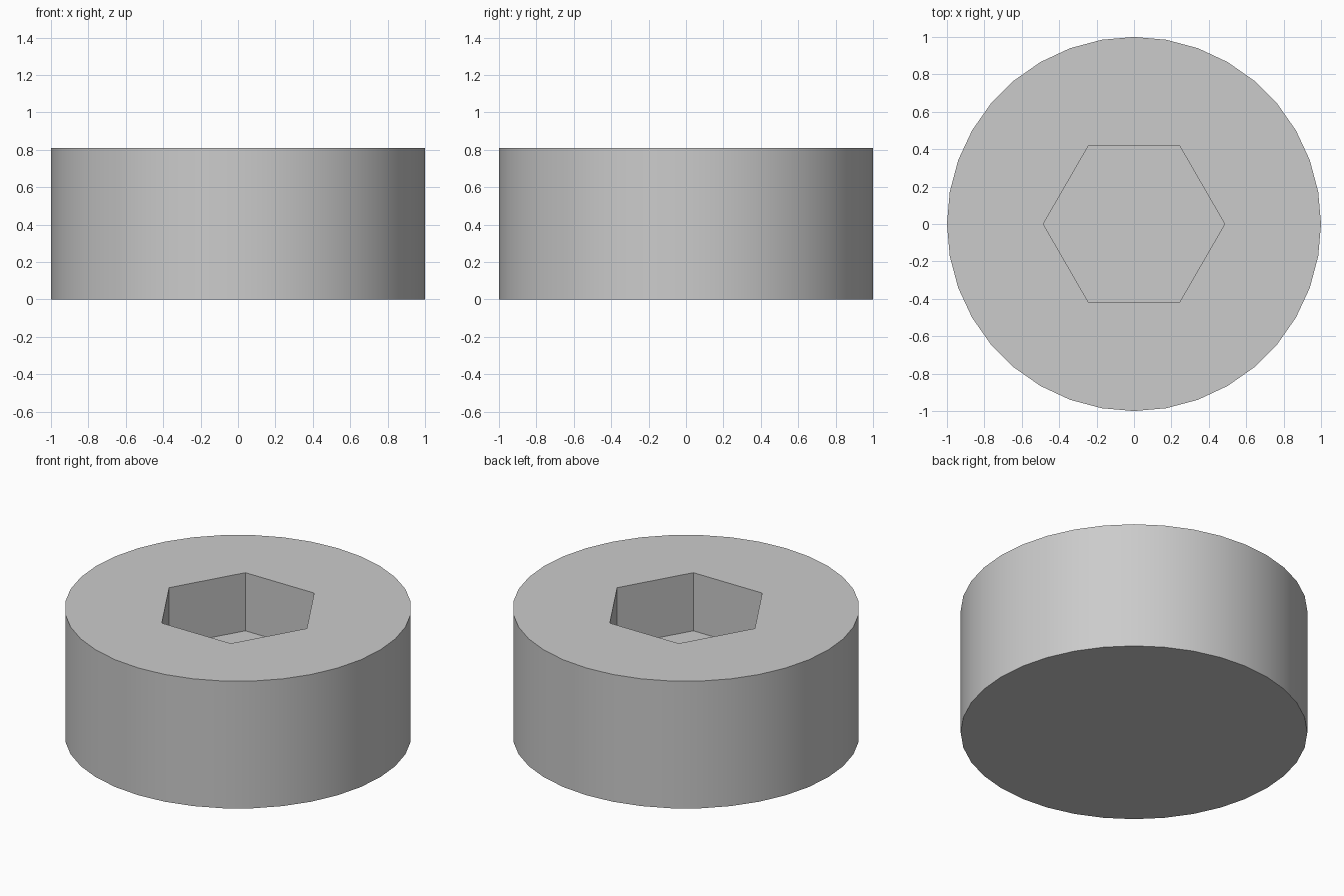
import bpy

cube = bpy.data.objects.get("Cube")
if cube:
    bpy.data.objects.remove(cube, do_unlink=True)

HEIGHT = 0.81
SOCKET_DEPTH = 0.37


def prism(name, sides, radius, bottom, top, turn=0.0):
    """Upright prism between two heights."""
    bpy.ops.mesh.primitive_cylinder_add(
        vertices=sides, radius=radius, depth=top - bottom,
        location=(0, 0, (bottom + top) / 2), rotation=(0, 0, turn))
    obj = bpy.context.object
    obj.name = name
    bpy.ops.object.transform_apply(location=True, rotation=True, scale=True)
    return obj


# Plain grey metal
grey = bpy.data.materials.new("grey_metal")
grey.use_nodes = True
colour = (0.6, 0.6, 0.6, 1)
grey.diffuse_color = colour
grey.node_tree.nodes["Principled BSDF"].inputs["Base Color"].default_value = colour

# Hexagonal cutter with corners on the x axis
cutter = prism("socket_cutter", 6, 0.485, HEIGHT - SOCKET_DEPTH, HEIGHT + 0.2,
               turn=1.5707963)
cutter.hide_render = True

# Round head with the socket cut into its top
head = prism("socket_head", 36, 1.0, 0, HEIGHT)
head.data.materials.append(grey)
cut = head.modifiers.new("hex_socket", 'BOOLEAN')
cut.operation = 'DIFFERENCE'
cut.solver = 'EXACT'
cut.object = cutter
bpy.ops.object.modifier_apply(modifier=cut.name)
bpy.data.objects.remove(cutter, do_unlink=True)

# Smooth round wall, crisp rims and socket corners
bpy.ops.object.shade_smooth_by_angle(angle=0.52)
